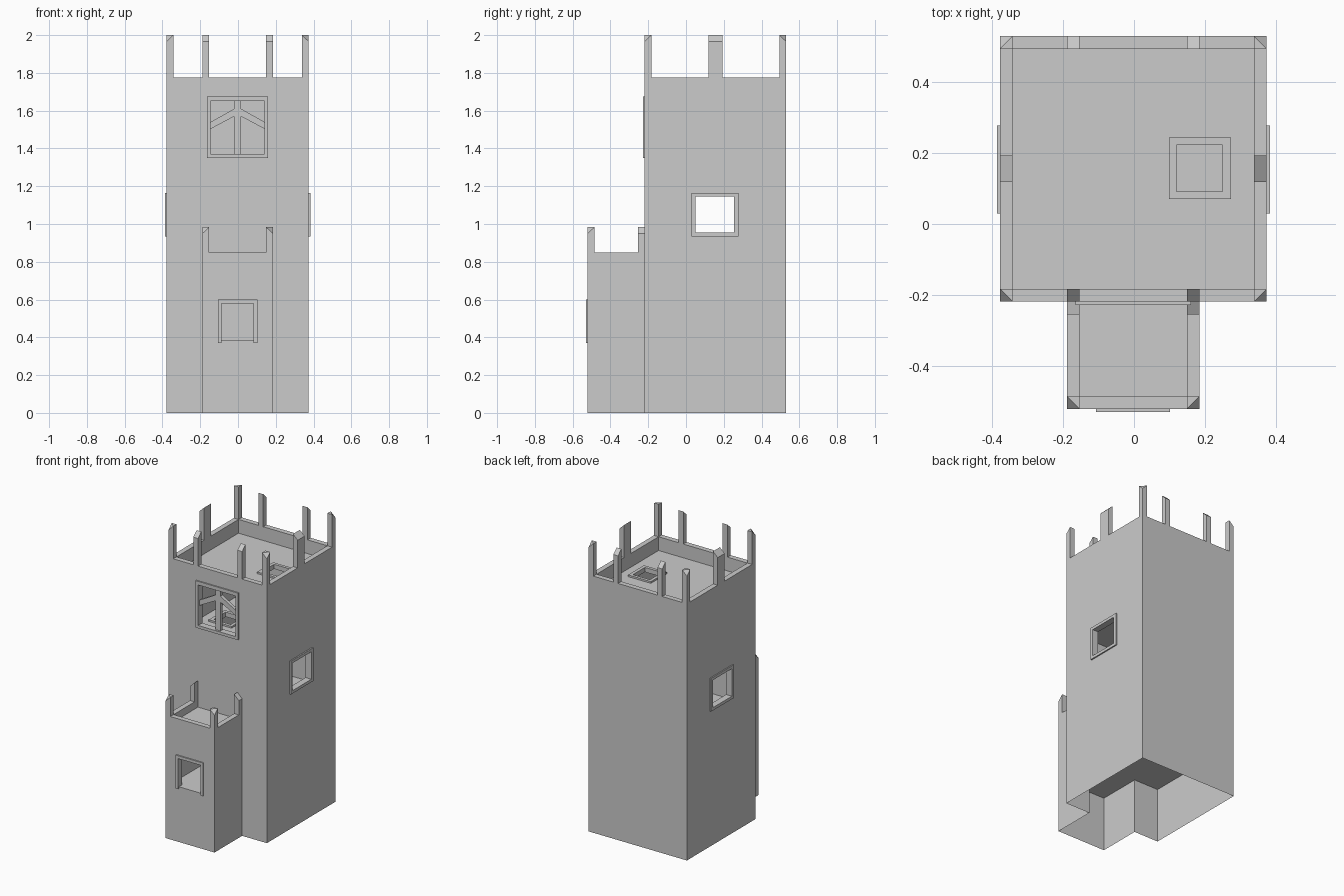
import bpy, bmesh

if "Cube" in bpy.data.objects:
    bpy.data.objects.remove(bpy.data.objects["Cube"])

stone = bpy.data.materials.new("grey stone")
stone.diffuse_color = (0.6, 0.6, 0.6, 1)
stone.use_nodes = True
stone.node_tree.nodes["Principled BSDF"].inputs["Base Color"].default_value = stone.diffuse_color


def finish(name, bm):
    bmesh.ops.recalc_face_normals(bm, faces=bm.faces[:])
    me = bpy.data.meshes.new(name)
    bm.to_mesh(me)
    bm.free()
    me.materials.append(stone)
    ob = bpy.data.objects.new(name, me)
    bpy.context.collection.objects.link(ob)
    return ob


def prism(name, pts, axis, a, b, caps=True):
    """Extrude a 2D outline along an axis from a to b."""
    place = {'x': lambda u, v, d: (d, u, v),
             'y': lambda u, v, d: (u, d, v),
             'z': lambda u, v, d: (u, v, d)}[axis]
    bm = bmesh.new()
    lo = [bm.verts.new(place(u, v, a)) for u, v in pts]
    hi = [bm.verts.new(place(u, v, b)) for u, v in pts]
    n = len(pts)
    for i in range(n):
        j = (i + 1) % n
        bm.faces.new((lo[i], lo[j], hi[j], hi[i]))
    if caps:
        bm.faces.new(lo[::-1])
        bm.faces.new(hi)
    return finish(name, bm)


def box(name, x0, x1, y0, y1, z0, z1):
    return prism(name, [(x0, y0), (x1, y0), (x1, y1), (x0, y1)], 'z', z0, z1)


def cut(ob, *holes):
    """Subtract boxes from an object, then drop the cutters."""
    cutters = []
    for h in holes:
        c = box("cutter", *h)
        c.hide_render = True
        m = ob.modifiers.new("cut", 'BOOLEAN')
        m.operation, m.solver, m.object = 'DIFFERENCE', 'EXACT', c
        cutters.append(c)
    bpy.context.view_layer.update()
    dg = bpy.context.evaluated_depsgraph_get()
    me = bpy.data.meshes.new_from_object(ob.evaluated_get(dg))
    ob.modifiers.clear()
    ob.data = me
    for c in cutters:
        bpy.data.objects.remove(c)
    return ob


def post(name, x0, x1, y0, y1, z0, z1, sx, sy):
    """Battlement post whose outward top edge or corner is lowered."""
    bm = bmesh.new()
    for x in (x0, x1):
        for y in (y0, y1):
            outer = (sx == 0 or x == (x1 if sx > 0 else x0)) and \
                    (sy == 0 or y == (y1 if sy > 0 else y0))
            bm.verts.new((x, y, z0))
            bm.verts.new((x, y, z1 - (0.034 if outer else 0)))
    bmesh.ops.convex_hull(bm, input=bm.verts[:])
    finish(name, bm)


T = 0.036                                   # wall thickness
L, R, F, B = -0.378, 0.374, -0.219, 0.53    # main tower plan
AL, AR, AF = -0.189, 0.185, -0.521          # front annex plan
GROUND, TOP, ATOP = 0.38, 1.775, 0.85

# Open-bottomed base skirt
prism("base_skirt", [(L, F), (AL, F), (AL, AF), (AR, AF), (AR, F), (R, F),
                     (R, B), (L, B)], 'z', 0, GROUND, caps=False)

# Main tower walls with windows and passage to the annex
cut(box("tower_walls", L, R, F, B, GROUND, TOP),
    (L + T, R - T, F + T, B - T, 0.2, 2),
    (-0.6, 0.6, 0.05, 0.255, 0.955, 1.145),
    (-0.145, 0.14, -0.3, -0.1, 1.37, 1.65),
    (AL + T, AR - T, -0.3, -0.1, 0.3, 0.78))

# Annex walls with window
cut(prism("annex_walls", [(AL, F), (AL, AF), (AR, AF), (AR, F), (AR - T, F),
                          (AR - T, AF + T), (AL + T, AF + T), (AL + T, F)],
          'z', GROUND, ATOP),
    (-0.088, 0.083, -0.6, -0.4, 0.3, 0.58))

# Floors
prism("ground_floor", [(L, F), (AL, F), (AL, AF), (AR, AF), (AR, F), (R, F),
                       (R, B), (L, B)], 'z', GROUND - 0.001, GROUND + 0.002)
box("annex_roof", AL + T, AR - T, AF + T, F, 0.785, 0.80)
box("second_floor", L + T, R - T, F + T, B - T, 0.785, 0.80)

# Upper floors with framed hatches
for name, z, s in (("third_floor", 1.25, -1), ("tower_roof", 1.68, 1)):
    hx = sorted((s * 0.12, s * 0.25))
    fx = sorted((s * 0.098, s * 0.273))
    hole = (hx[0], hx[1], 0.092, 0.223, z - 0.1, z + 0.1)
    cut(box(name, L + T, R - T, F + T, B - T, z - 0.015, z), hole)
    cut(box(name + "_hatch_frame", fx[0], fx[1], 0.07, 0.244, z - 0.02, z + 0.012), hole)

# Window frames
for name, x0, x1 in (("left_window_frame", L - 0.008, L), ("right_window_frame", R, R + 0.009)):
    cut(box(name, x0, x1, 0.03, 0.278, 0.935, 1.165),
        (x0 - 0.1, x1 + 0.1, 0.05, 0.255, 0.955, 1.145))
cut(box("large_window_frame", -0.165, 0.16, F - 0.009, F, 1.35, 1.675),
    (-0.145, 0.14, -0.4, -0.1, 1.37, 1.65))
cut(box("annex_window_frame", -0.107, 0.102, AF - 0.009, AF, 0.37, 0.6),
    (-0.088, 0.083, -0.6, -0.4, 0.3, 0.58))

# Large window mullion and slanted bars
c = -0.002
box("window_mullion", c - 0.018, c + 0.018, -0.215, -0.192, 1.37, 1.65)
for s in (-1, 1):
    prism("window_slanted_bar", [(c + s * 0.018, 1.57), (c + s * 0.143, 1.503),
                                 (c + s * 0.143, 1.54), (c + s * 0.018, 1.61)],
          'y', -0.215, -0.192)

# Tower battlements
for sx, (xa, xb) in ((-1, (L, L + T)), (1, (R - T, R))):
    for sy, (ya, yb) in ((-1, (F, F + T)), (1, (B - T, B))):
        post("tower_corner_post", xa, xb, ya, yb, TOP, 2, sx, sy)
        ma, mb = (AL, AL + T) if sx < 0 else (AR - T, AR)
        post("tower_middle_post", ma, mb, ya, yb, TOP, 2, 0, sy)
    post("tower_side_post", xa, xb, 0.118, 0.193, TOP, 2, sx, 0)

# Annex battlements
for sx, (xa, xb) in ((-1, (AL, AL + T)), (1, (AR - T, AR))):
    post("annex_corner_post", xa, xb, AF, AF + T, ATOP, 0.983, sx, -1)
    post("annex_rear_post", xa, xb, F - T, F, ATOP, 0.983, sx, 0)
